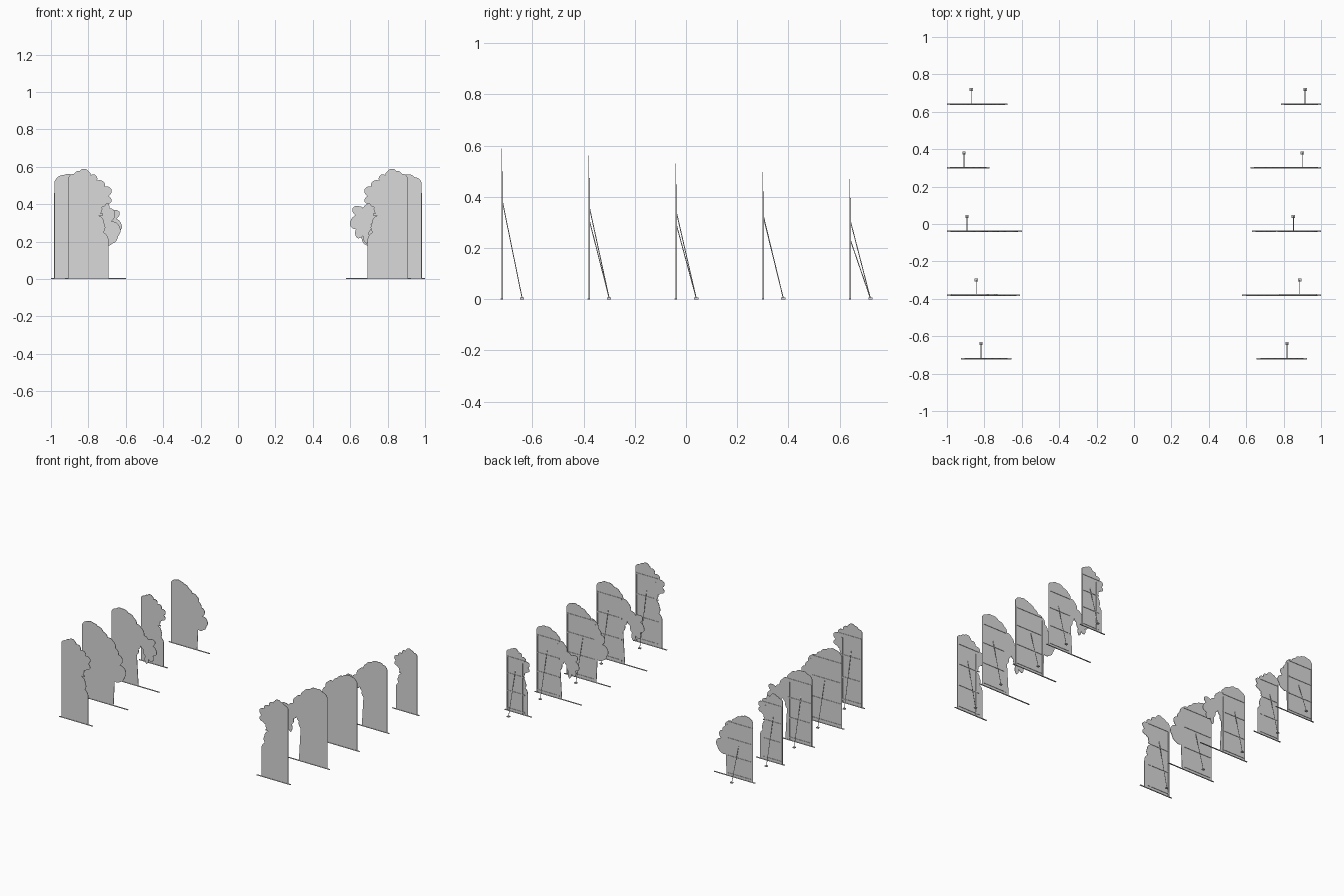
import bpy, bmesh
from mathutils import Vector

cube = bpy.data.objects.get("Cube")
if cube:
    bpy.data.objects.remove(cube)

grey = bpy.data.materials.new("plain grey")
grey.use_nodes = True
GREY = (0.7, 0.7, 0.7, 1)
grey.diffuse_color = GREY
grey.node_tree.nodes["Principled BSDF"].inputs["Base Color"].default_value = GREY

THICK = 0.003

# Cut-out edges, measured inward from the straight outer edge and upward
TREE = [(0, .545), (.03, .562), (.06, .578), (.085, .588), (.107, .575), (.118, .555),
        (.145, .555), (.152, .525), (.187, .52), (.193, .495), (.23, .48), (.214, .443),
        (.23, .415), (.2, .4), (.18, .385), (.16, .34), (.19, .3), (.187, .25), (.213, .2)]
BUSH = [(0, .55), (.056, .588), (.1, .585), (.13, .572), (.18, .542), (.217, .508),
        (.26, .495), (.285, .445), (.31, .4), (.342, .375), (.32, .325), (.368, .295),
        (.358, .24), (.327, .2), (.275, .19)]
ARCH = [(0, .545), (.04, .575), (.09, .588), (.15, .568), (.2, .54), (.225, .5),
        (.265, .48), (.29, .425), (.33, .4), (.35, .41), (.39, .4), (.372, .36),
        (.404, .305), (.37, .28), (.363, .23), (.33, .245), (.31, .2), (.3, .26),
        (.285, .31), (.26, .335), (.24, .3), (.225, .25)]

# Per kind: cut-out edge, foot of trunk, full width, brace offset, brace height, batten length, stile
KINDS = {
    "tree": (TREE, .213, .23, .088, .39, .185, .155),
    "bush": (BUSH, .266, .371, .145, .33, .25, .255),
    "arch": (ARCH, .24, .407, .1, .385, .215, .2),
}
ROWS = [("tree", "tree"), ("bush", "arch"), ("arch", "bush"), ("tree", "arch"), ("bush", "tree")]


def finish(name, bm):
    bmesh.ops.recalc_face_normals(bm, faces=bm.faces)
    mesh = bpy.data.meshes.new(name)
    bm.to_mesh(mesh)
    bm.free()
    mesh.materials.append(grey)
    obj = bpy.data.objects.new(name, mesh)
    bpy.context.collection.objects.link(obj)
    return obj


def add_box(bm, low, high):
    low, high = Vector(low), Vector(high)
    verts = bmesh.ops.create_cube(bm, size=1)["verts"]
    for v in verts:
        v.co = (low + high) / 2 + v.co * (high - low)


def leafy(points, bulge=0.16):
    """Join the points with small outward leaf curves."""
    out = []
    for a, b in zip(points, points[1:]):
        a, b = Vector(a), Vector(b)
        d = b - a
        normal = Vector((-d.y, d.x))
        for t in (0, .25, .5, .75):
            out.append(a + d * t + normal * bulge * 4 * t * (1 - t))
    return out + [Vector(points[-1])]


def build_flat(label, kind, side, y, scale, edge):
    points, foot, width, brace_u, brace_z, batten, stile = KINDS[kind]

    def pos(u, z, dy=0):
        return Vector((side * (edge - u * scale), y + dy, z * scale))

    # Painted board
    bm = bmesh.new()
    outline = [(0, 0)] + leafy(points) + [(foot, 0)]
    face = bm.faces.new([bm.verts.new(pos(u, z, -THICK / 2)) for u, z in outline])
    ext = bmesh.ops.extrude_face_region(bm, geom=[face])
    for v in ext["geom"]:
        if isinstance(v, bmesh.types.BMVert):
            v.co.y += THICK
    finish(label + "_board", bm)

    # Battens and stiles on the back
    bm = bmesh.new()
    back, depth = THICK / 2, 0.003
    for z in (.02, .18, .34, .49):
        add_box(bm, pos(.004, z, back), pos(batten, z + .009, back + depth))
    for u in (.002, stile):
        add_box(bm, pos(u, 0, back), pos(u + .009, .5 if u < stile else .47, back + depth))
    finish(label + "_frame", bm)

    # Floor rail
    bm = bmesh.new()
    low, high = pos(-.02, 0, -.004), pos(width + .02, 0, .004)
    high.z = .004
    add_box(bm, low, high)
    finish(label + "_floor_rail", bm)

    # Slanted brace with its floor weight
    if label == "right_flat_5":
        brace_z = .295
    top, base = pos(brace_u, brace_z, back), pos(brace_u, 0, .08)
    curve = bpy.data.curves.new(label + "_brace", "CURVE")
    curve.dimensions = "3D"
    curve.bevel_depth = .002
    curve.bevel_resolution = 1
    curve.use_fill_caps = True
    line = curve.splines.new("POLY")
    line.points.add(1)
    line.points[0].co = (*top, 1)
    line.points[1].co = (base.x, base.y, .004, 1)
    curve.materials.append(grey)
    bpy.context.collection.objects.link(bpy.data.objects.new(label + "_brace", curve))
    bm = bmesh.new()
    half = Vector((.009, .008, 0))
    add_box(bm, base - half, base + half + Vector((0, 0, .006)))
    finish(label + "_weight", bm)


# Five pairs of flats, smaller toward the back
for i, pair in enumerate(ROWS):
    scale = 1 - .0525 * i
    edge = .906 if i == 0 else 1 - .02 * scale
    for side, name, kind in ((-1, "right", pair[0]), (1, "left", pair[1])):
        build_flat(f"{name}_flat_{i + 1}", kind, side, -.72 + .34 * i, scale, edge)
